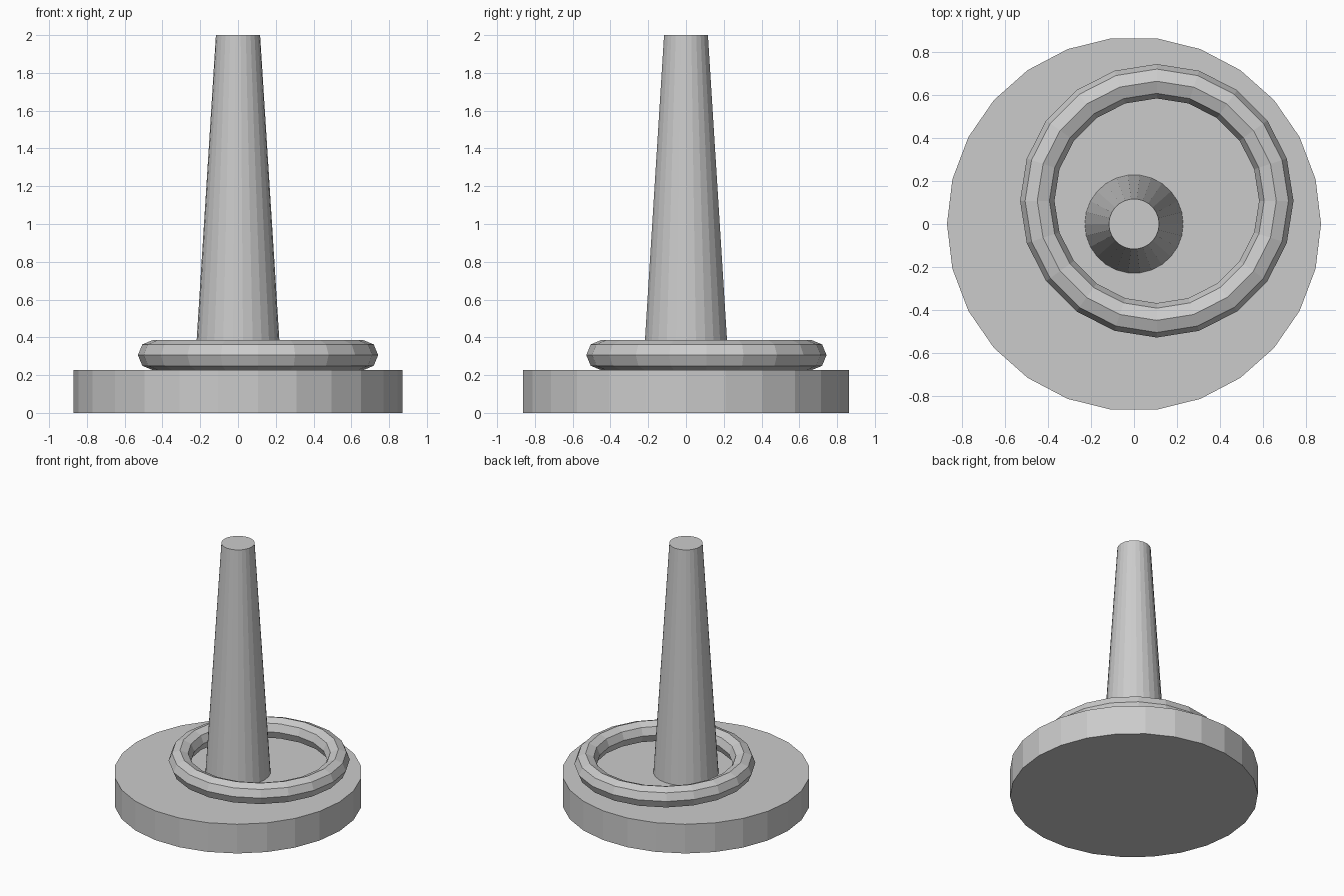
import bpy
from math import pi

if "Cube" in bpy.data.objects:
    bpy.data.objects.remove(bpy.data.objects["Cube"])

SIDES = 26
BASE_H = 0.226


def frustum(name, r_bottom, r_top, z0, z1):
    # Quarter turn puts a corner on the x axis
    bpy.ops.mesh.primitive_cone_add(
        vertices=SIDES, radius1=r_bottom, radius2=r_top, depth=z1 - z0,
        location=(0, 0, (z0 + z1) / 2), rotation=(0, 0, pi / 2))
    bpy.context.object.name = name


# Flat round base
frustum("base", 0.87, 0.87, 0, BASE_H)

# Tapered peg
frustum("peg", 0.229, 0.117, BASE_H, 2.0)

# Loose ring lying off-centre on the base
bpy.ops.mesh.primitive_torus_add(
    major_segments=20, minor_segments=8,
    major_radius=0.556, minor_radius=0.08,
    location=(0.106, 0.108, BASE_H + 0.08))
bpy.context.object.name = "ring"
